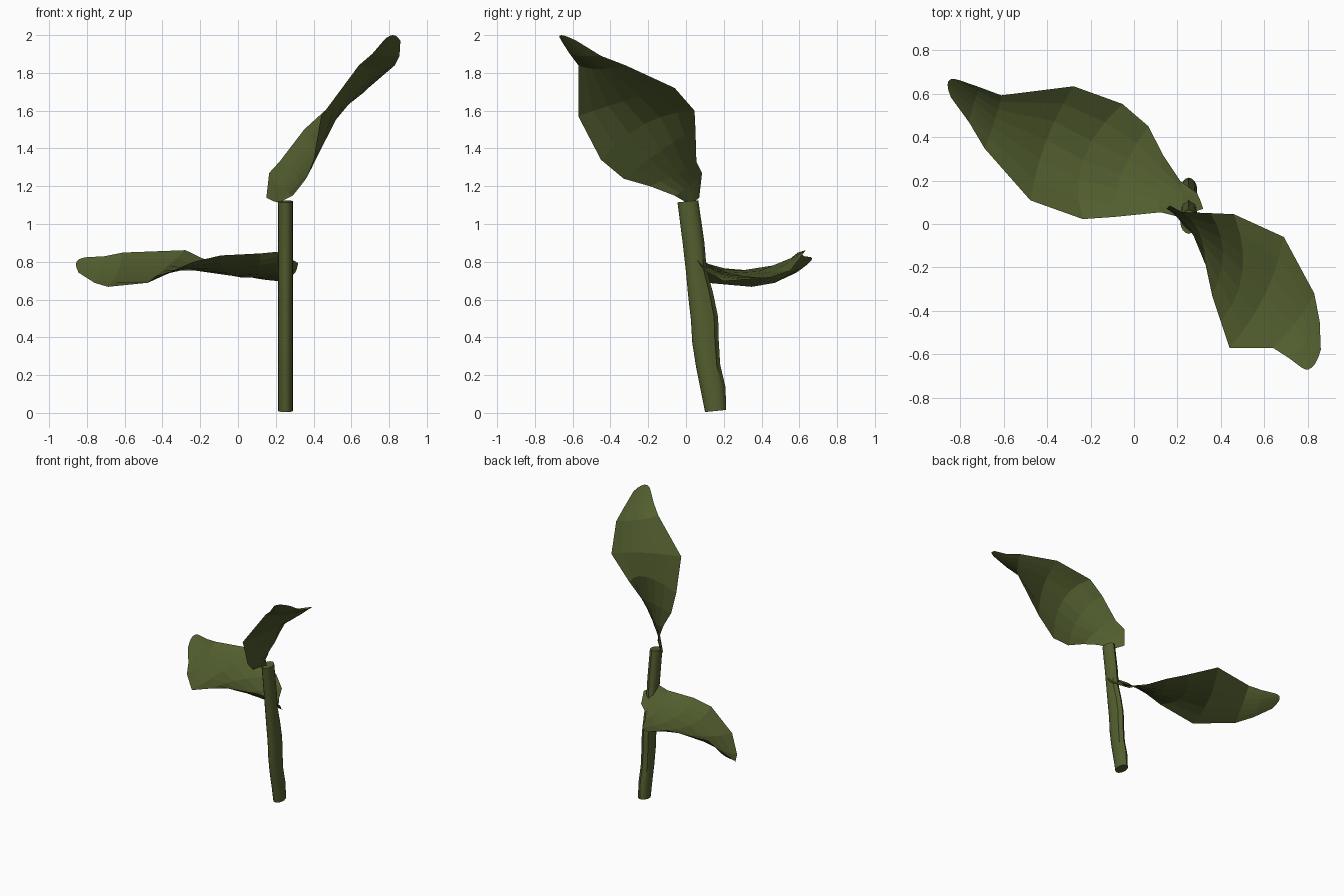
import bpy
from math import cos, sin, pi
from mathutils import Vector, Matrix

cube = bpy.data.objects.get("Cube")
if cube:
    bpy.data.objects.remove(cube, do_unlink=True)

# One olive green for the whole plant
green = bpy.data.materials.new("olive_green")
green.use_nodes = True
olive = (0.085, 0.112, 0.028, 1)
green.diffuse_color = olive
shader = green.node_tree.nodes["Principled BSDF"]
shader.inputs["Base Color"].default_value = olive
shader.inputs["Roughness"].default_value = 0.9


def make_object(name, verts, faces):
    mesh = bpy.data.meshes.new(name)
    mesh.from_pydata(verts, [], faces)
    mesh.materials.append(green)
    mesh.update()
    obj = bpy.data.objects.new(name, mesh)
    bpy.context.scene.collection.objects.link(obj)
    return obj


def grid_faces(rows, columns, closed=False):
    """Quads joining neighbouring rows of points."""
    faces = []
    for r in range(rows - 1):
        for c in range(columns if closed else columns - 1):
            n = (c + 1) % columns
            faces.append((r * columns + c, r * columns + n,
                          (r + 1) * columns + n, (r + 1) * columns + c))
    return faces


# Leaf ribs from base to tip: right edge, midrib, left edge
RIBS = [
    ((.15, .07, 1.14), (.19, .04, 1.12), (.22, 0, 1.115)),
    ((.165, .085, 1.27), (.22, .02, 1.2), (.29, -.06, 1.15)),
    ((.22, .055, 1.33), (.3, -.04, 1.27), (.33, -.19, 1.2)),
    ((.35, .05, 1.5), (.41, -.13, 1.39), (.36, -.33, 1.24)),
    ((.46, .045, 1.6), (.5, -.22, 1.53), (.4, -.45, 1.34)),
    ((.69, -.06, 1.72), (.6, -.33, 1.65), (.44, -.57, 1.57)),
    ((.83, -.32, 1.84), (.74, -.46, 1.82), (.64, -.57, 1.84)),
    ((.855, -.45, 1.89), (.79, -.55, 1.89), (.71, -.615, 1.9)),
    ((.86, -.58, 1.97), (.82, -.66, 2), (.77, -.66, 1.97)),
]
ACROSS = 6


def leaf_points():
    """Bend each rib through its three points."""
    points = []
    for right, mid, left in RIBS:
        a, b, c = Vector(right), Vector(mid), Vector(left)
        for i in range(ACROSS + 1):
            t = i / ACROSS
            points.append(a * (1 - t) * (1 - 2 * t) + b * 4 * t * (1 - t)
                          + c * t * (2 * t - 1))
    return points


def frame(side, corner, tip):
    """Rigid frame set by three landmarks on a leaf."""
    side, corner, tip = Vector(side), Vector(corner), Vector(tip)
    along = (tip - (side + corner) / 2).normalized()
    normal = along.cross(corner - side).normalized()
    axes = Matrix((along, normal.cross(along), normal)).transposed().to_4x4()
    return Matrix.Translation((side + corner + tip) / 3) @ axes


# Two copies of the same leaf, the lower one turned to the back right
upper = leaf_points()
faces = grid_faces(len(RIBS), ACROSS + 1)
make_object("upper_leaf", upper, faces)
turn = (frame((-.47, .11, .69), (-.28, .63, .86), (-.86, .66, .8))
        @ frame(RIBS[5][0], RIBS[5][2], RIBS[8][1]).inverted())
make_object("lower_leaf", [turn @ p for p in upper], faces)

# Leaning stem: height, centre y, half depth
STEM = [(.01, .157, .056), (.13, .143, .066), (.25, .117, .064),
        (.38, .103, .07), (.5, .098, .072), (.63, .077, .066),
        (.75, .055, .055), (.9, .04, .057), (1.12, .01, .055)]
SIDES = 16
verts = []
for k, (z, y, depth) in enumerate(STEM):
    for i in range(SIDES):
        angle = 2 * pi * i / SIDES
        # shallow bark folds along the back
        back = max(0, sin(angle)) * (0 < k < len(STEM) - 1)
        fold = 1 - .13 * back * (i % 2)
        verts.append((.252 + .039 * cos(angle) * fold,
                      y + depth * sin(angle) * fold,
                      z + .1 * depth * sin(angle)))
stem_faces = grid_faces(len(STEM), SIDES, closed=True)
stem_faces.append(tuple(reversed(range(SIDES))))
stem_faces.append(tuple(range(len(verts) - SIDES, len(verts))))
stem = make_object("stem", verts, stem_faces)

bpy.ops.object.select_all(action="DESELECT")
stem.select_set(True)
bpy.context.view_layer.objects.active = stem
bpy.ops.object.shade_smooth_by_angle(angle=.7)
